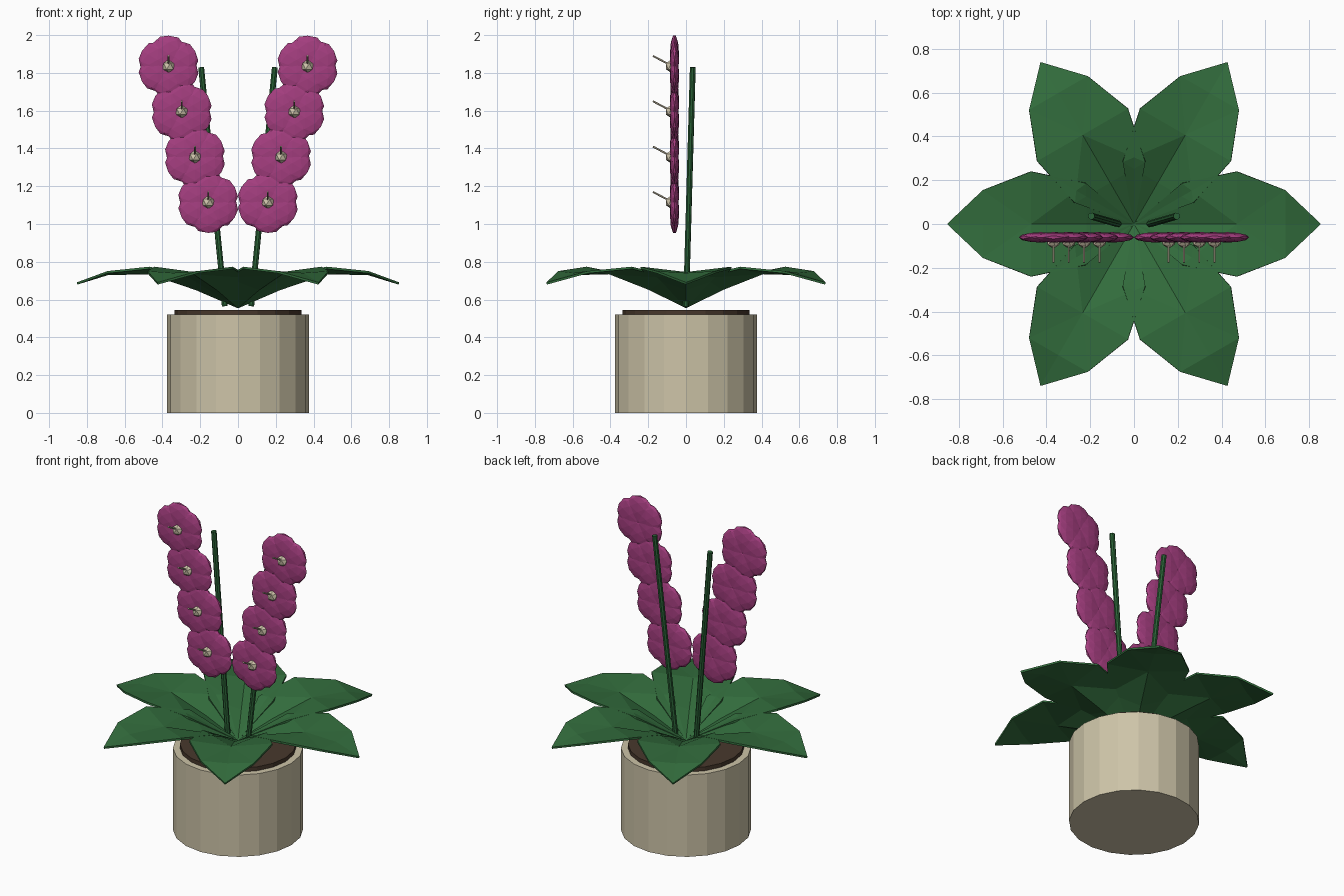
import bpy, bmesh, math
from mathutils import Matrix, Vector

if "Cube" in bpy.data.objects:
    bpy.data.objects.remove(bpy.data.objects["Cube"])


def material(name, rgb):
    m = bpy.data.materials.new(name)
    lin = [((c / 255 + 0.055) / 1.055) ** 2.4 for c in rgb]
    m.diffuse_color = (*lin, 1)
    m.use_nodes = True
    m.node_tree.nodes["Principled BSDF"].inputs["Base Color"].default_value = m.diffuse_color
    return m


POT = material("beige_clay", (205, 196, 168))
SOIL = material("brown_soil", (72, 56, 44))
LEAF = material("leaf_green", (50, 108, 60))
STEM = material("stem_green", (42, 98, 54))
PETAL = material("magenta", (165, 62, 128))
CREAM = material("cream", (208, 198, 172))


def finish(name, bm, mat):
    bmesh.ops.recalc_face_normals(bm, faces=bm.faces)
    me = bpy.data.meshes.new(name)
    bm.to_mesh(me)
    bm.free()
    me.materials.append(mat)
    ob = bpy.data.objects.new(name, me)
    bpy.context.collection.objects.link(ob)
    return ob


def add_rod(bm, a, b, r, sides):
    a, b = Vector(a), Vector(b)
    d = b - a
    mat = Matrix.Translation((a + b) / 2) @ d.to_track_quat('Z', 'Y').to_matrix().to_4x4()
    bmesh.ops.create_cone(bm, cap_ends=True, segments=sides, radius1=r, radius2=r,
                          depth=d.length, matrix=mat)


def rod(name, a, b, r, sides, mat):
    bm = bmesh.new()
    add_rod(bm, a, b, r, sides)
    return finish(name, bm, mat)


# Pot and soil
rod("pot", (0, 0, 0), (0, 0, 0.52), 0.375, 20, POT)
rod("soil", (0, 0, 0.49), (0, 0, 0.545), 0.335, 20, SOIL)

# Arched, V-folded leaf: radius, half width, midrib height, edge height
ROWS = [(0.22, 0.187, 0.655, 0.72), (0.47, 0.24, 0.74, 0.768), (0.69, 0.155, 0.735, 0.745)]


def leaf(i):
    bm = bmesh.new()
    base = bm.verts.new((0, 0, 0.56))
    tip = bm.verts.new((0.852, 0, 0.685))
    rows = [[bm.verts.new(p) for p in ((r, -w, e), (r, 0, m), (r, w, e))]
            for r, w, m, e in ROWS]
    for k in (0, 1):
        bm.faces.new((base, rows[0][k], rows[0][k + 1]))
        for a, b in zip(rows, rows[1:]):
            bm.faces.new((a[k], b[k], b[k + 1], a[k + 1]))
        bm.faces.new((rows[-1][k], tip, rows[-1][k + 1]))
    bmesh.ops.triangulate(bm, faces=bm.faces)
    bmesh.ops.rotate(bm, verts=bm.verts, matrix=Matrix.Rotation(math.radians(60 * i), 3, 'Z'))
    ob = finish(f"leaf_{i + 1}", bm, LEAF)
    s = ob.modifiers.new("thickness", 'SOLIDIFY')
    s.thickness = 0.012
    s.offset = 0


for i in range(6):
    leaf(i)


# Flower: ring of flattened petals with a cream centre and stamen
def flower(label, x, z):
    bm = bmesh.new()
    for k in range(6):
        a = math.radians(90 + 60 * k)
        m = (Matrix.Translation((x + 0.067 * math.cos(a), -0.061, z + 0.067 * math.sin(a)))
             @ Matrix.Rotation(-a, 4, 'Y') @ Matrix.Diagonal((0.1, 0.024, 0.1, 1)))
        bmesh.ops.create_icosphere(bm, subdivisions=2, radius=1, matrix=m)
    finish("petals_" + label, bm, PETAL)
    bm = bmesh.new()
    bmesh.ops.create_icosphere(bm, subdivisions=1, radius=0.036,
                               matrix=Matrix.Translation((x, -0.076, z)))
    add_rod(bm, (x, -0.09, z + 0.01), (x, -0.175, z + 0.055), 0.005, 6)
    finish("flower_centre_" + label, bm, CREAM)


# Two leaning stems, each with four flowers
for side, s in (("left", -1), ("right", 1)):
    rod("stem_" + side, (s * 0.07, 0, 0.565), (s * 0.195, 0.036, 1.83), 0.016, 8, STEM)
    for k in range(4):
        flower(f"{side}_{k + 1}", s * (0.158 + 0.07 * k), 1.115 + 0.24 * k)
